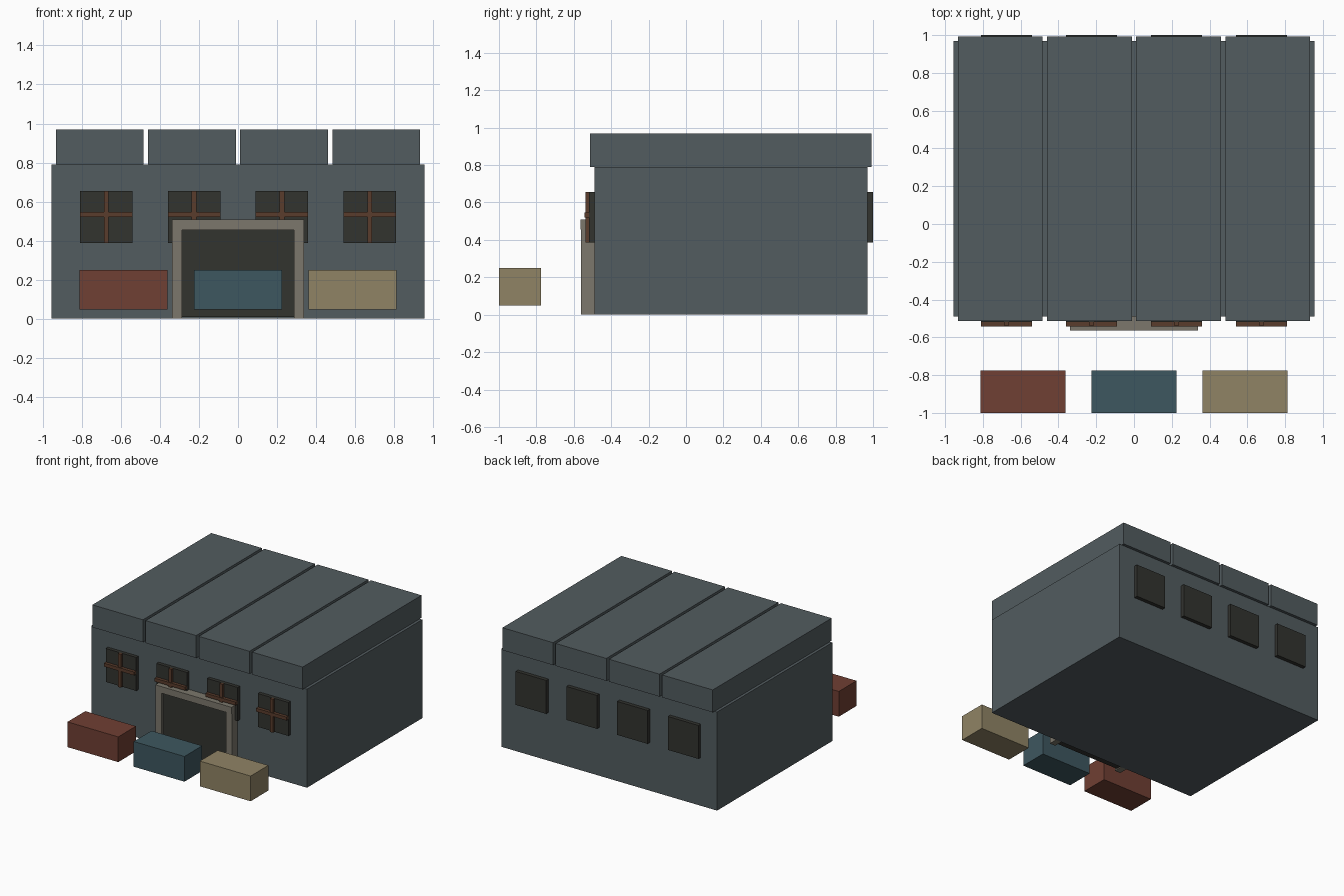
import bpy
import bmesh

if "Cube" in bpy.data.objects:
    bpy.data.objects.remove(bpy.data.objects["Cube"])


def material(name, rgb):
    m = bpy.data.materials.new(name)
    m.diffuse_color = (*rgb, 1)
    m.use_nodes = True
    m.node_tree.nodes["Principled BSDF"].inputs["Base Color"].default_value = m.diffuse_color
    return m


STEEL = material("steel", (0.085, 0.107, 0.115))
GLASS = material("dark_glass", (0.032, 0.033, 0.028))
RUST = material("rust", (0.10, 0.045, 0.025))
CONCRETE = material("concrete", (0.20, 0.185, 0.15))
RED = material("red_paint", (0.16, 0.05, 0.033))
BLUE = material("blue_paint", (0.048, 0.095, 0.115))
TAN = material("tan_paint", (0.28, 0.23, 0.13))


def box(name, x, y, z, mat):
    """Box from (min, max) ranges on each axis."""
    bm = bmesh.new()
    bmesh.ops.create_cube(bm, size=1)
    for v in bm.verts:
        v.co = [r[0] if c < 0 else r[1] for c, r in zip(v.co, (x, y, z))]
    mesh = bpy.data.meshes.new(name)
    bm.to_mesh(mesh)
    bm.free()
    mesh.materials.append(mat)
    ob = bpy.data.objects.new(name, mesh)
    bpy.context.collection.objects.link(ob)
    return ob


def around(centre, width):
    return (centre - width / 2, centre + width / 2)


FRONT, BACK, WALL_TOP = -0.49, 0.97, 0.79

# Main hall
box("hall", (-0.955, 0.955), (FRONT, BACK), (0, WALL_TOP), STEEL)

# Four roof slabs with narrow gaps
for i in range(4):
    box(f"roof_slab_{i + 1}", around((i - 1.5) * 0.472, 0.449),
        (-0.513, 0.993), (WALL_TOP, 0.97), STEEL)

# Windows: front ones carry crossed bars, back ones are plain
for i in range(4):
    x = (i - 1.5) * 0.45
    wide = around(x, 0.27)
    tall = (0.387, 0.655)
    box(f"front_window_{i + 1}", wide, (-0.518, FRONT), tall, GLASS)
    box(f"window_upright_{i + 1}", around(x, 0.025), (-0.538, -0.518), tall, RUST)
    box(f"window_crossbar_{i + 1}", wide, (-0.543, -0.518), (0.52, 0.547), RUST)
    box(f"back_window_{i + 1}", wide, (BACK, 1.0), tall, GLASS)

# Doorway
box("door", (-0.287, 0.287), (-0.54, FRONT), (0.008, 0.455), GLASS)
for side, x in (("left", -0.3125), ("right", 0.3125)):
    box(f"door_post_{side}", around(x, 0.051), (-0.561, FRONT), (0, 0.455), CONCRETE)
box("door_lintel", (-0.338, 0.338), (-0.565, FRONT), (0.455, 0.508), CONCRETE)

# Cargo containers in front
for name, x, mat in (("red", -0.587, RED), ("blue", 0, BLUE), ("tan", 0.587, TAN)):
    box(f"{name}_container", around(x, 0.45), (-1.0, -0.775), (0.048, 0.25), mat)
